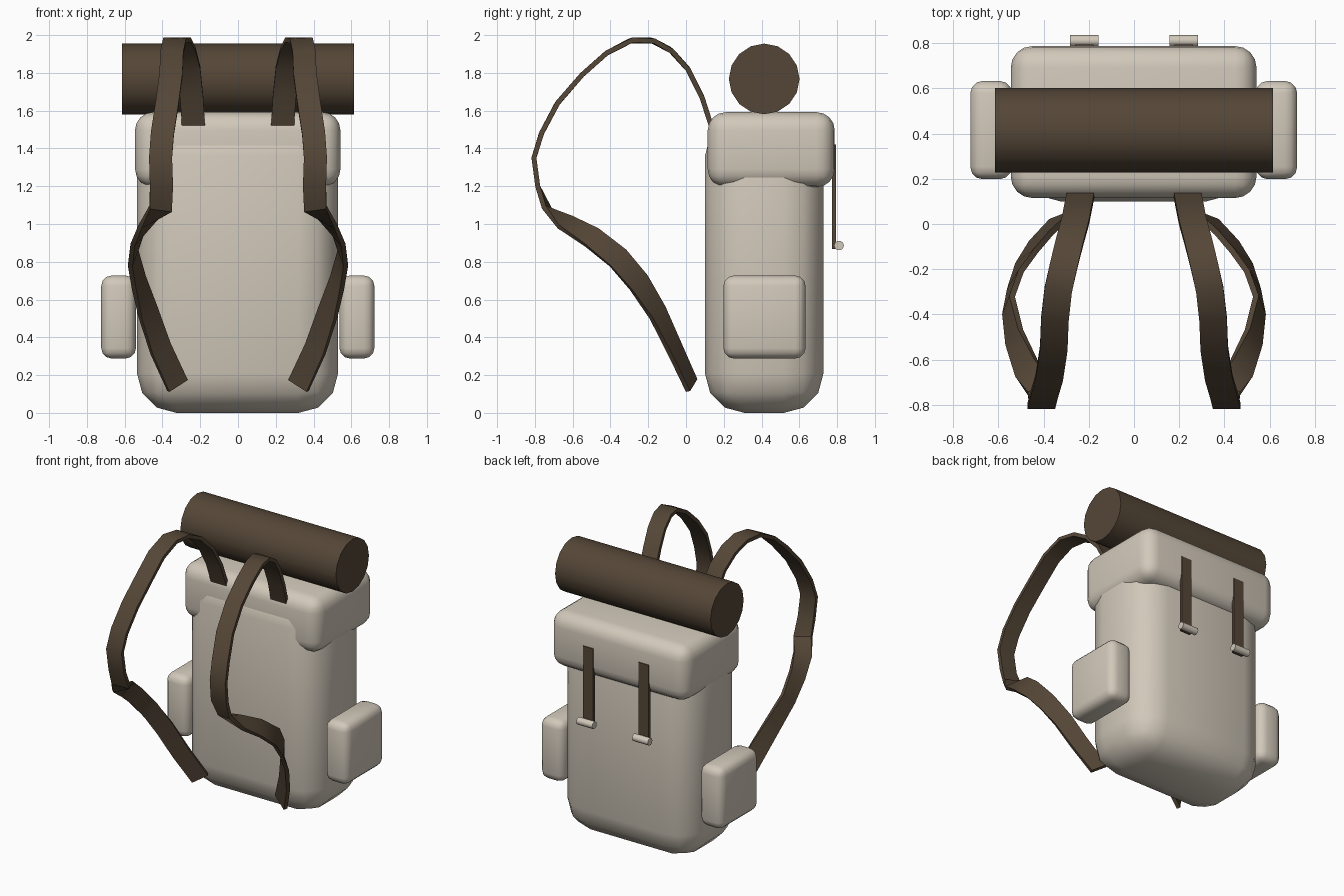
import bpy, bmesh, math
from mathutils import Vector, Matrix

if "Cube" in bpy.data.objects:
    bpy.data.objects.remove(bpy.data.objects["Cube"])


def material(name, rgb):
    m = bpy.data.materials.new(name)
    m.diffuse_color = (*rgb, 1)
    m.use_nodes = True
    m.node_tree.nodes["Principled BSDF"].inputs["Base Color"].default_value = m.diffuse_color
    return m


CANVAS = material("cream canvas", (0.64, 0.58, 0.49))
LEATHER = material("dark brown leather", (0.09, 0.062, 0.038))


def finish(bm, name, mat, angle=40):
    bmesh.ops.recalc_face_normals(bm, faces=bm.faces)
    me = bpy.data.meshes.new(name)
    bm.to_mesh(me)
    bm.free()
    me.materials.append(mat)
    ob = bpy.data.objects.new(name, me)
    bpy.context.collection.objects.link(ob)
    bpy.ops.object.select_all(action='DESELECT')
    ob.select_set(True)
    bpy.context.view_layer.objects.active = ob
    bpy.ops.object.shade_smooth_by_angle(angle=math.radians(angle))
    return ob


def box(name, lo, hi, mat, radius=0.0, segments=3):
    lo, hi = Vector(lo), Vector(hi)
    bm = bmesh.new()
    bmesh.ops.create_cube(bm, size=1)
    bmesh.ops.scale(bm, vec=hi - lo, verts=bm.verts)
    bmesh.ops.translate(bm, vec=(lo + hi) / 2, verts=bm.verts)
    if radius:
        bmesh.ops.bevel(bm, geom=bm.edges[:], offset=radius, segments=segments,
                        profile=0.5, affect='EDGES')
    return finish(bm, name, mat)


def rod(name, centre, radius, length, sides, mat):
    # cylinder lying along x
    bm = bmesh.new()
    bmesh.ops.create_cone(bm, cap_ends=True, segments=sides, radius1=radius,
                          radius2=radius, depth=length)
    bmesh.ops.transform(bm, matrix=Matrix.Translation(centre) @
                        Matrix.Rotation(math.pi / 2, 4, 'Y'), verts=bm.verts)
    return finish(bm, name, mat)


def ribbon(name, points, side, width, thick, mat):
    # flat band swept along x, y, z points, each with a roll in degrees
    path = [Vector(p[:3]) for p in points]
    bm = bmesh.new()
    rings = []
    for i, p in enumerate(path):
        t = (path[min(i + 1, len(path) - 1)] - path[max(i - 1, 0)]).normalized()
        w = Vector((1, 0, 0))
        w = (w - t * w.dot(t)).normalized()
        w = Matrix.Rotation(math.radians(points[i][3]), 3, t) @ w
        n = t.cross(w)
        ring = []
        for a, b in ((-1, -1), (1, -1), (1, 1), (-1, 1)):
            v = p + w * a * width / 2 + n * b * thick / 2
            ring.append(bm.verts.new((v.x * side, v.y, v.z)))
        rings.append(ring)
    for r, s in zip(rings, rings[1:]):
        for k in range(4):
            bm.faces.new((r[k], r[(k + 1) % 4], s[(k + 1) % 4], s[k]))
    bm.faces.new(rings[0])
    bm.faces.new(rings[-1])
    return finish(bm, name, mat, 35)


# main bag, lid and bedroll
box("bag_body", (-0.535, 0.10, 0), (0.53, 0.728, 1.57), CANVAS, 0.21, 3)
box("bag_lid", (-0.545, 0.115, 1.195), (0.542, 0.787, 1.592), CANVAS, 0.095, 4)
rod("bedroll", (0, 0.414, 1.768), 0.187, 1.23, 16, LEATHER)

# shoulder strap centre line: x, y, z, roll
STRAP = [
    (-0.235, 0.14, 1.50, 0), (-0.245, 0.085, 1.67, 0), (-0.26, 0.01, 1.82, 0),
    (-0.285, -0.08, 1.92, 0), (-0.31, -0.18, 1.972, 0), (-0.335, -0.29, 1.972, 0),
    (-0.35, -0.42, 1.905, 0), (-0.355, -0.55, 1.79, 0), (-0.375, -0.68, 1.64, 0),
    (-0.40, -0.765, 1.48, 0), (-0.41, -0.805, 1.35, 0), (-0.405, -0.785, 1.20, 0),
    (-0.41, -0.735, 1.08, -8), (-0.475, -0.64, 1.01, -40), (-0.53, -0.50, 0.93, -62),
    (-0.555, -0.36, 0.82, -75), (-0.525, -0.25, 0.69, -65),
    (-0.475, -0.15, 0.53, -45), (-0.41, -0.06, 0.34, -35), (-0.32, 0.03, 0.145, -30),
]

for label, side in (("left", 1), ("right", -1)):
    ribbon(f"shoulder_strap_{label}", STRAP, side, 0.122, 0.026, LEATHER)
    # side pocket
    xs = sorted((-0.50 * side, -0.722 * side))
    if side > 0:
        box("side_pocket_left", (-0.724, 0.198, 0.288), (-0.54, 0.633, 0.727), CANVAS, 0.055, 3)
    else:
        box("side_pocket_right", (0.537, 0.198, 0.288), (0.722, 0.633, 0.727), CANVAS, 0.055, 3)
    # lid closure strap and its toggle
    x = -0.22 * side
    box(f"closure_strap_{label}", (x - 0.04, 0.773, 0.868), (x + 0.04, 0.793, 1.42), LEATHER)
    rod(f"strap_toggle_{label}", (x, 0.81, 0.886), 0.026, 0.125, 10, CANVAS)
